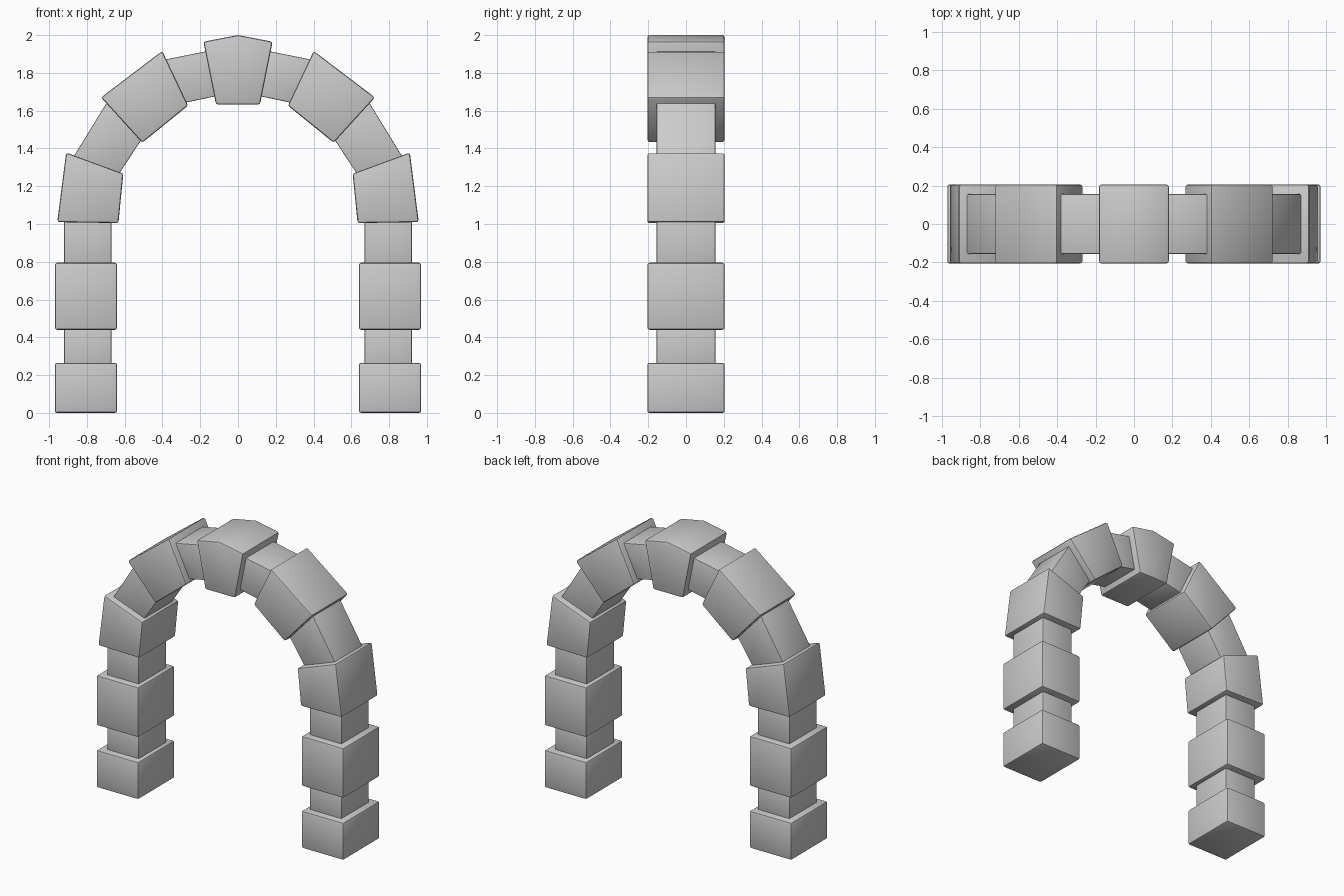
import bpy
import bmesh
import math

cube = bpy.data.objects.get("Cube")
if cube:
    bpy.data.objects.remove(cube, do_unlink=True)

stone = bpy.data.materials.new("grey stone")
stone.use_nodes = True
GREY = (0.6, 0.6, 0.6, 1)
stone.diffuse_color = GREY
stone.node_tree.nodes["Principled BSDF"].inputs["Base Color"].default_value = GREY

WIDE, NARROW = 0.205, 0.155  # half depths


def block(name, outline, half_depth, bevel):
    """Extrude a front outline (x, z) through the depth and soften its edges."""
    bm = bmesh.new()
    face = bm.faces.new([bm.verts.new((x, -half_depth, z)) for x, z in outline])
    out = bmesh.ops.extrude_face_region(bm, geom=[face])
    for v in out["geom"]:
        if isinstance(v, bmesh.types.BMVert):
            v.co.y = half_depth
    bmesh.ops.recalc_face_normals(bm, faces=bm.faces)
    # soften all edges but the shallow ridge of the keystone
    sharp = [e for e in bm.edges if e.calc_face_angle() > math.radians(30)]
    bmesh.ops.bevel(bm, geom=sharp, offset=bevel, segments=2, profile=0.5,
                    affect='EDGES', clamp_overlap=True)
    mesh = bpy.data.meshes.new(name)
    bm.to_mesh(mesh)
    bm.free()
    mesh.materials.append(stone)
    obj = bpy.data.objects.new(name, mesh)
    bpy.context.collection.objects.link(obj)
    bpy.ops.object.select_all(action='DESELECT')
    obj.select_set(True)
    bpy.context.view_layer.objects.active = obj
    bpy.ops.object.shade_smooth_by_angle(angle=math.radians(30))


def rect(x0, x1, z0, z1):
    return [(x0, z0), (x1, z0), (x1, z1), (x0, z1)]


# Stones of one side, as seen on +x
side_stones = {
    "base_stone": (rect(0.64, 0.97, 0, 0.265), WIDE),
    "lower_neck": (rect(0.67, 0.92, 0.24, 0.46), NARROW),
    "pillar_stone": (rect(0.64, 0.97, 0.44, 0.795), WIDE),
    "upper_neck": (rect(0.67, 0.92, 0.77, 1.05), NARROW),
    "springer_stone": ([(0.633, 1.005), (0.957, 1.01), (0.91, 1.378), (0.607, 1.267)], WIDE),
    "haunch_neck": ([(0.64, 1.25), (0.89, 1.325), (0.672, 1.68), (0.49, 1.478)], NARROW),
    "haunch_stone": ([(0.507, 1.43), (0.725, 1.67), (0.401, 1.916), (0.264, 1.627)], WIDE),
    "crown_neck": ([(0.31, 1.636), (0.41, 1.866), (0.14, 1.92), (0.09, 1.682)], NARROW),
}
for name, (outline, depth) in side_stones.items():
    bevel = 0.012 if depth == WIDE else 0.006
    for side, sign in (("left", 1), ("right", -1)):
        block(f"{side}_{name}", [(sign * x, z) for x, z in outline], depth, bevel)

# Keystone at the crown
block("keystone", [(-0.117, 1.633), (0.117, 1.633), (0.183, 1.965),
                   (0, 2.0), (-0.183, 1.965)], WIDE, 0.012)
